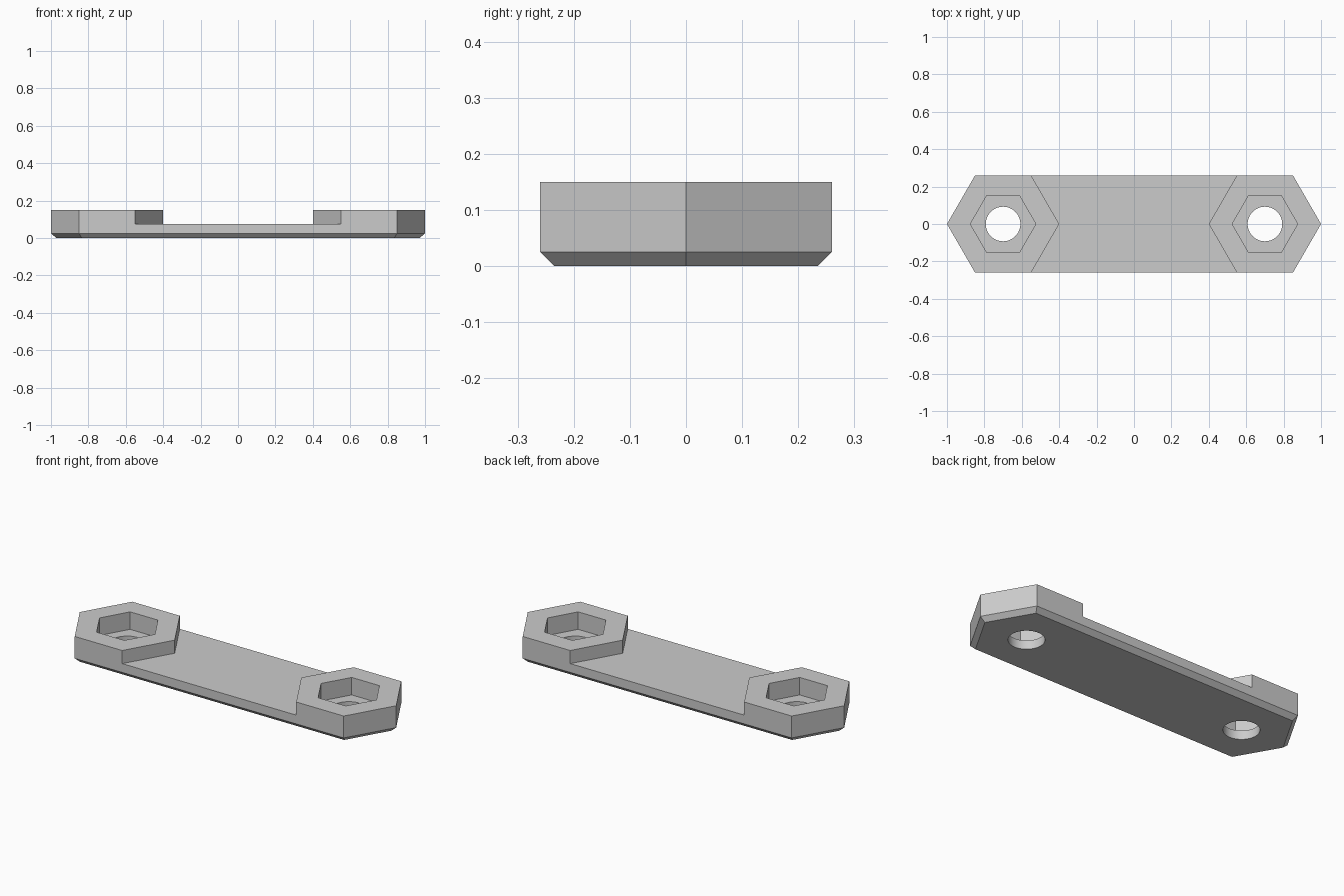
import bpy, bmesh
from math import cos, sin, pi, radians, sqrt

cube = bpy.data.objects.get("Cube")
if cube:
    bpy.data.objects.remove(cube, do_unlink=True)

HEX_R = 0.3        # pad radius, corner to corner / 2
PAD_X = 0.7        # pad centre
TOP, WEB, FLOOR, CHAMFER = 0.15, 0.075, 0.05, 0.025
HALF_W = HEX_R * sqrt(3) / 2

grey = bpy.data.materials.new("plain grey")
grey.use_nodes = True
colour = (0.6, 0.6, 0.6, 1)
grey.diffuse_color = colour
grey.node_tree.nodes["Principled BSDF"].inputs["Base Color"].default_value = colour


def loft(name, rings):
    """Closed solid through a stack of (outline, z) rings."""
    bm = bmesh.new()
    loops = [[bm.verts.new((x, y, z)) for x, y in pts] for pts, z in rings]
    bm.faces.new(loops[0][::-1])
    bm.faces.new(loops[-1])
    n = len(loops[0])
    for a, b in zip(loops, loops[1:]):
        for i in range(n):
            j = (i + 1) % n
            bm.faces.new((a[i], a[j], b[j], b[i]))
    bmesh.ops.recalc_face_normals(bm, faces=bm.faces)
    mesh = bpy.data.meshes.new(name)
    bm.to_mesh(mesh)
    bm.free()
    mesh.materials.append(grey)
    obj = bpy.data.objects.new(name, mesh)
    bpy.context.collection.objects.link(obj)
    return obj


def ngon(cx, r, sides):
    return [(cx + r * cos(2 * pi * i / sides), r * sin(2 * pi * i / sides))
            for i in range(sides)]


def long_hexagon(inset):
    """Outline around both pads, moved inward by inset."""
    r = HEX_R - inset * 2 / sqrt(3)
    return [(x + (PAD_X if i in (0, 1, 5) else -PAD_X), y)
            for i, (x, y) in enumerate(ngon(0, r, 6))]


# Full-height body with a chamfered underside
body = loft("link_plate", [(long_hexagon(CHAMFER), 0),
                           (long_hexagon(0), CHAMFER),
                           (long_hexagon(0), TOP)])

# Middle recess that leaves a hexagonal pad at each end
inner = PAD_X - HEX_R
reach = 0.4
far = inner + reach / sqrt(3)
recess = [(inner, 0), (far, reach), (-far, reach),
          (-inner, 0), (-far, -reach), (far, -reach)]
cutters = [loft("recess_cutter", [(recess, WEB), (recess, 0.3)])]

# Nut pockets and bolt holes
for side, cx in (("left", PAD_X), ("right", -PAD_X)):
    for part, r, sides, z in (("pocket", 0.175, 6, FLOOR), ("hole", 0.0925, 48, -0.1)):
        outline = ngon(cx, r, sides)
        cutters.append(loft(f"{side}_{part}_cutter", [(outline, z), (outline, 0.3)]))

bpy.ops.object.select_all(action="DESELECT")
bpy.context.view_layer.objects.active = body
body.select_set(True)
for cutter in cutters:
    mod = body.modifiers.new(cutter.name, "BOOLEAN")
    mod.operation = "DIFFERENCE"
    mod.solver = "EXACT"
    mod.object = cutter
    bpy.ops.object.modifier_apply(modifier=mod.name)
    bpy.data.objects.remove(cutter, do_unlink=True)

bpy.ops.object.shade_smooth_by_angle(angle=radians(30))
